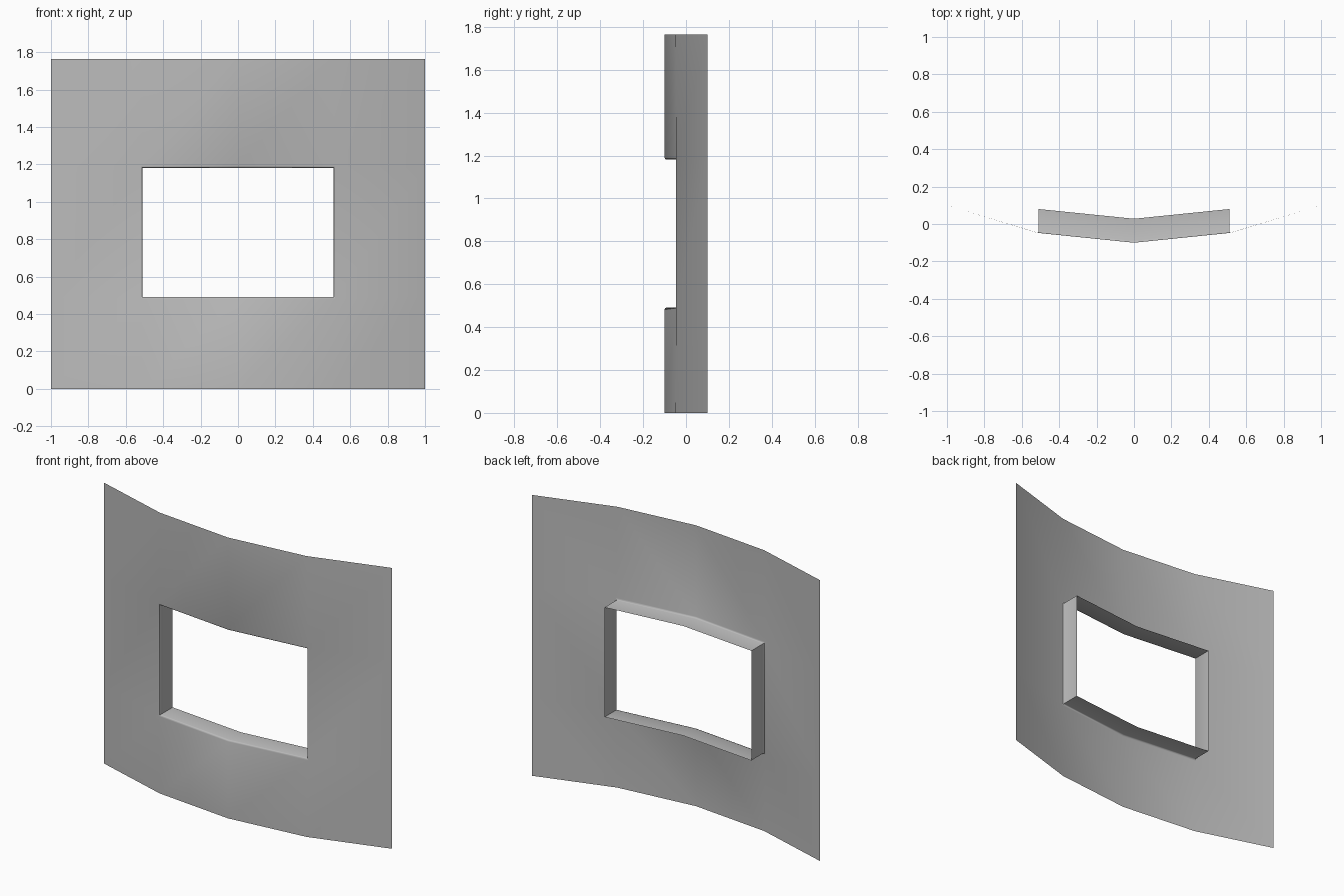
import bpy, bmesh, math
from mathutils import Vector

cube = bpy.data.objects.get("Cube")
if cube:
    bpy.data.objects.remove(cube, do_unlink=True)

# Single grey material
grey = bpy.data.materials.new("plain grey")
grey.use_nodes = True
colour = (0.5, 0.5, 0.5, 1)
grey.diffuse_color = colour
grey.node_tree.nodes["Principled BSDF"].inputs["Base Color"].default_value = colour

# Bowed sheet: plan profile (x, y) swept through the row heights
plan = [(-1, 0.1), (-0.51, -0.048), (0, -0.1), (0.51, -0.048), (1, 0.1)]
rows = [0, 0.492, 1.181, 1.764]
REVEAL = 0.128

bm = bmesh.new()
grid = [[bm.verts.new((x, y, z)) for x, y in plan] for z in rows]
for r in range(3):
    for c in range(4):
        if r == 1 and c in (1, 2):
            continue  # window opening
        bm.faces.new((grid[r][c], grid[r][c + 1], grid[r + 1][c + 1], grid[r + 1][c]))

# Window reveal: the opening's border pushed straight back
opening = [e for e in bm.edges if e.is_boundary
           and all(abs(v.co.x) < 0.9 and 0.1 < v.co.z < 1.5 for v in e.verts)]
border = [e for e in opening]
out = bmesh.ops.extrude_edge_only(bm, edges=border)["geom"]
bmesh.ops.translate(bm, vec=Vector((0, REVEAL, 0)),
                    verts=[g for g in out if isinstance(g, bmesh.types.BMVert)])
bmesh.ops.recalc_face_normals(bm, faces=bm.faces)
if sum(f.normal.y * f.calc_area() for f in bm.faces) > 0:
    bmesh.ops.reverse_faces(bm, faces=bm.faces)

# Softened front edge of the opening
front_edges = [e for e in bm.edges if len(e.link_faces) == 2
               and all(abs(v.co.x) < 0.6 and 0.4 < v.co.z < 1.3 for v in e.verts)
               and e.calc_face_angle() > math.radians(50)
               and all(v.co.y < 0 for v in e.verts)]
bmesh.ops.bevel(bm, geom=front_edges, offset=0.01, segments=2, profile=0.5,
                affect='EDGES', clamp_overlap=True)

mesh = bpy.data.meshes.new("curved_window_wall")
bm.to_mesh(mesh)
bm.free()
mesh.materials.append(grey)
wall = bpy.data.objects.new("curved_window_wall", mesh)
bpy.context.collection.objects.link(wall)

bpy.ops.object.select_all(action='DESELECT')
wall.select_set(True)
bpy.context.view_layer.objects.active = wall
bpy.ops.object.shade_smooth_by_angle(angle=math.radians(50))
